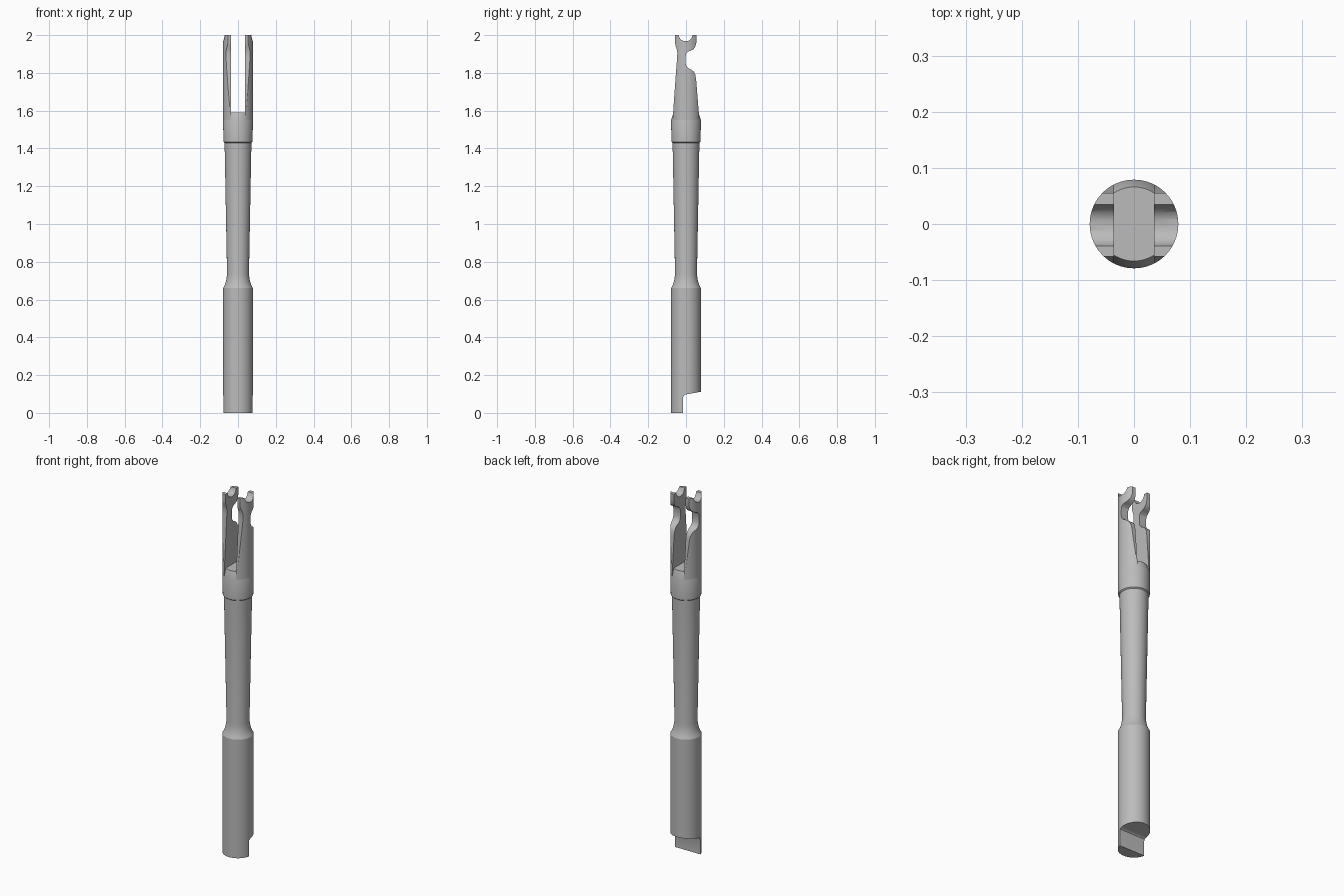
import bpy, bmesh, math

cube = bpy.data.objects.get("Cube")
if cube:
    bpy.data.objects.remove(cube)

RADIUS, SIDES, SLOT = 0.079, 64, 0.036

steel = bpy.data.materials.new("plain grey")
steel.use_nodes = True
grey = (0.5, 0.5, 0.5, 1)
steel.diffuse_color = grey
steel.node_tree.nodes["Principled BSDF"].inputs["Base Color"].default_value = grey


def make_object(name, bm):
    bmesh.ops.recalc_face_normals(bm, faces=bm.faces)
    mesh = bpy.data.meshes.new(name)
    bm.to_mesh(mesh)
    bm.free()
    mesh.materials.append(steel)
    obj = bpy.data.objects.new(name, mesh)
    bpy.context.collection.objects.link(obj)
    return obj


def lathe(name, profile):
    """Closed solid of revolution from (radius, z) points."""
    bm = bmesh.new()
    rings = [[bm.verts.new((r * math.cos(math.tau * i / SIDES),
                            r * math.sin(math.tau * i / SIDES), z))
              for i in range(SIDES)] for r, z in profile]
    for low, high in zip(rings, rings[1:]):
        for i in range(SIDES):
            j = (i + 1) % SIDES
            bm.faces.new((low[i], low[j], high[j], high[i]))
    bm.faces.new(rings[0][::-1])
    bm.faces.new(rings[-1])
    return make_object(name, bm)


def prism(name, outline, x0, x1):
    """Side outline of (y, z) points extruded along x."""
    bm = bmesh.new()
    face = bm.faces.new([bm.verts.new((x0, y, z)) for y, z in outline])
    grown = bmesh.ops.extrude_face_region(bm, geom=[face])["geom"]
    verts = [g for g in grown if isinstance(g, bmesh.types.BMVert)]
    bmesh.ops.translate(bm, verts=verts, vec=(x1 - x0, 0, 0))
    return make_object(name, bm)


def combine(obj, tool, operation):
    """Apply a boolean and discard the tool."""
    mod = obj.modifiers.new("cut", "BOOLEAN")
    mod.operation, mod.object, mod.solver = operation, tool, "EXACT"
    activate(obj)
    bpy.ops.object.modifier_apply(modifier=mod.name)
    bpy.data.objects.remove(tool)


def activate(obj):
    bpy.ops.object.select_all(action="DESELECT")
    obj.select_set(True)
    bpy.context.view_layer.objects.active = obj


def smooth(obj):
    activate(obj)
    bpy.ops.object.shade_smooth_by_angle(angle=math.radians(28))


# Shaft: thick shank, filleted neck, tapered body and chamfered slot floor
shaft = lathe("shaft", [
    (RADIUS, 0), (RADIUS, 0.66), (0.071, 0.675), (0.065, 0.692), (0.061, 0.71),
    (0.058, 0.735), (0.071, 1.43), (0.077, 1.435), (RADIUS, 1.55), (0.066, 1.59)])

# Half-round drive flat at the foot of the shank
foot_cutter = prism("foot_cutter", [
    (-0.015, -0.1), (-0.015, 0.082), (-0.012, 0.091), (-0.004, 0.097),
    (0.079, 0.112), (0.2, 0.134), (0.2, -0.1)], -0.2, 0.2)
combine(shaft, foot_cutter, "DIFFERENCE")
smooth(shaft)

# Prong side outline: front edge, forked tip, hook, neck and shoulder
prong_outline = [
    (-0.071, 1.55), (-0.054, 1.79), (-0.047, 1.88), (-0.046, 1.905),
    (-0.050, 1.93), (-0.056, 1.945), (-0.058, 1.96), (-0.058, 2.0),
    (-0.039, 2.0), (-0.034, 1.985), (-0.025, 1.974), (-0.012, 1.968),
    (0.008, 1.968), (0.021, 1.974), (0.030, 1.985), (0.035, 2.0),
    (0.055, 2.0), (0.055, 1.96), (0.050, 1.94), (0.040, 1.926),
    (0.026, 1.918), (0.010, 1.912), (0.001, 1.902), (-0.003, 1.885),
    (-0.003, 1.855), (0.001, 1.839), (0.010, 1.827), (0.030, 1.816),
    (0.042, 1.806), (0.050, 1.788), (0.054, 1.76), (0.071, 1.55)]

# Two matching prongs, rounded on the outside and flat towards the slot
for side, label in ((1, "left"), (-1, "right")):
    prong = prism(label + "_prong", prong_outline, side * SLOT, side * 0.1)
    envelope = lathe("envelope", [(RADIUS, 1.5), (RADIUS, 2.1)])
    combine(prong, envelope, "INTERSECT")
    smooth(prong)
